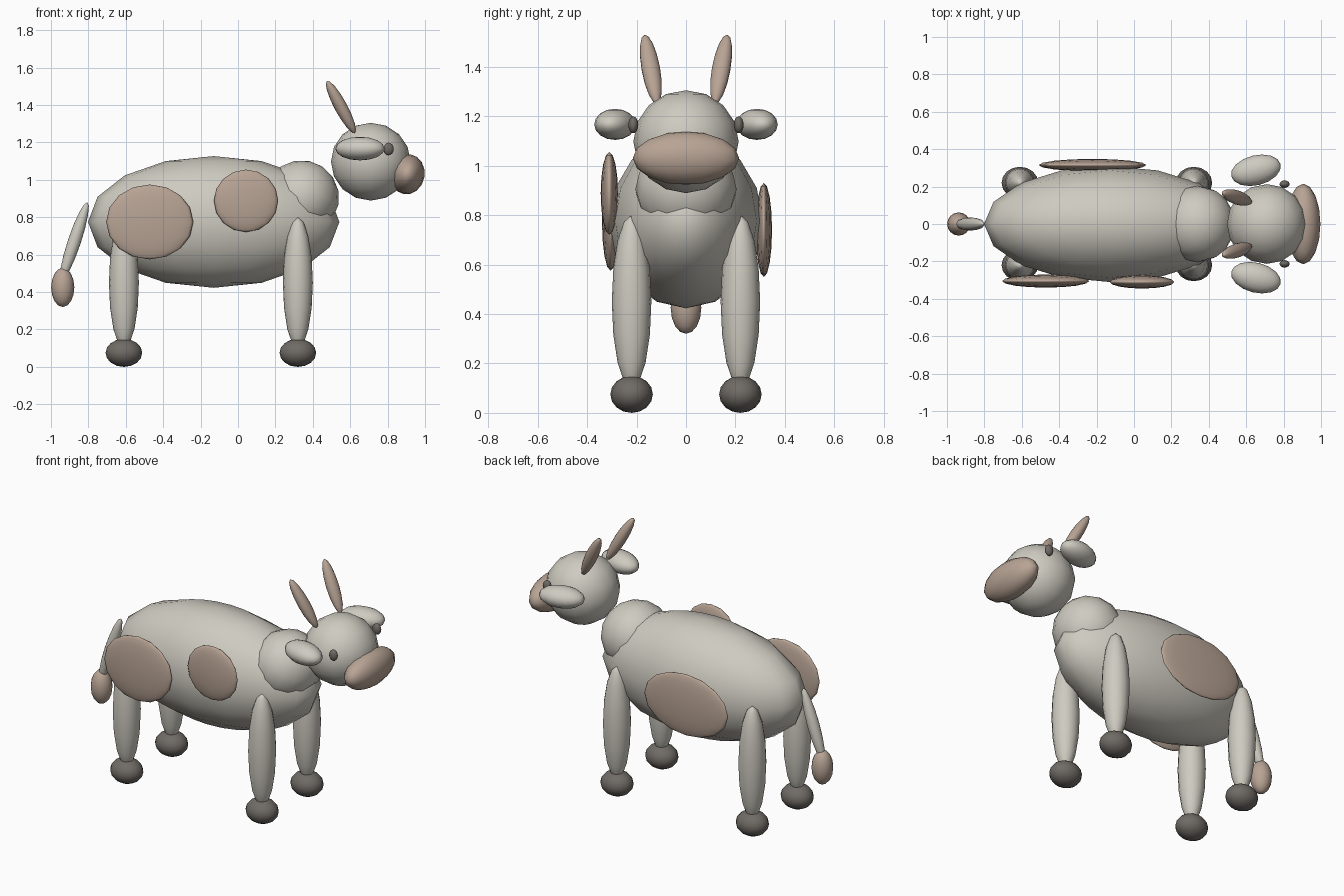
import bpy
from math import radians
from mathutils import Vector

cube = bpy.data.objects.get("Cube")
if cube:
    bpy.data.objects.remove(cube, do_unlink=True)


def material(name, rgb):
    mat = bpy.data.materials.new(name)
    mat.use_nodes = True
    mat.diffuse_color = (*rgb, 1)
    mat.node_tree.nodes["Principled BSDF"].inputs["Base Color"].default_value = (*rgb, 1)
    return mat


hide = material("pale_hide", (0.62, 0.595, 0.53))
brown = material("warm_brown", (0.48, 0.37, 0.30))
dark = material("dark_grey", (0.16, 0.145, 0.13))


def ellipsoid(name, mat, centre, radii, rotation=(0, 0, 0), axis=None):
    """Smooth low-poly ellipsoid; axis, if given, points its long z direction."""
    bpy.ops.mesh.primitive_uv_sphere_add(segments=16, ring_count=8, radius=1, location=centre)
    obj = bpy.context.object
    obj.name = name
    obj.scale = radii
    if axis:
        obj.rotation_euler = Vector(axis).to_track_quat("Z", "Y").to_euler()
    else:
        obj.rotation_euler = [radians(a) for a in rotation]
    obj.data.materials.append(mat)
    bpy.ops.object.shade_smooth()
    return obj


# Trunk, neck and head
ellipsoid("body", hide, (-0.13, 0, 0.775), (0.672, 0.31, 0.352))
ellipsoid("neck", hide, (0.34, 0, 0.905), (0.2, 0.205, 0.2), (0, 34, 0))
ellipsoid("head", hide, (0.71, 0, 1.097), (0.213, 0.213, 0.208))
ellipsoid("muzzle", brown, (0.905, 0, 1.03), (0.093, 0.215, 0.108), (0, 10, 0))

# Paired parts, on both sides of the animal
for side, label in ((-1, "near"), (1, "far")):
    ellipsoid(f"{label}_eye", dark, (0.805, side * 0.213, 1.165), (0.027, 0.02, 0.034))
    ellipsoid(f"{label}_ear", hide, (0.652, side * 0.287, 1.167),
              (0.136, 0.08, 0.063), (0, 0, side * 14))
    ellipsoid(f"{label}_horn", brown, (0.55, side * 0.142, 1.39),
              (0.038, 0.034, 0.16), axis=(-0.075, side * 0.025, 0.14))
    for x, end in ((0.32, "fore"), (-0.61, "hind")):
        ellipsoid(f"{label}_{end}_leg", hide, (x, side * 0.22, 0.45), (0.08, 0.08, 0.35))
        ellipsoid(f"{label}_{end}_hoof", dark, (x, side * 0.22, 0.075), (0.098, 0.086, 0.075))

# Tail and its tuft
ellipsoid("tail", hide, (-0.875, 0, 0.67), (0.035, 0.035, 0.222), axis=(0.07, 0, 0.21))
ellipsoid("tail_tuft", brown, (-0.937, 0, 0.425), (0.062, 0.062, 0.105))

# Hide patches
ellipsoid("near_rump_patch", brown, (-0.472, -0.305, 0.775), (0.233, 0.035, 0.2))
ellipsoid("near_shoulder_patch", brown, (0.043, -0.31, 0.888), (0.172, 0.035, 0.167))
ellipsoid("far_flank_patch", brown, (-0.222, 0.315, 0.74), (0.288, 0.033, 0.19))
